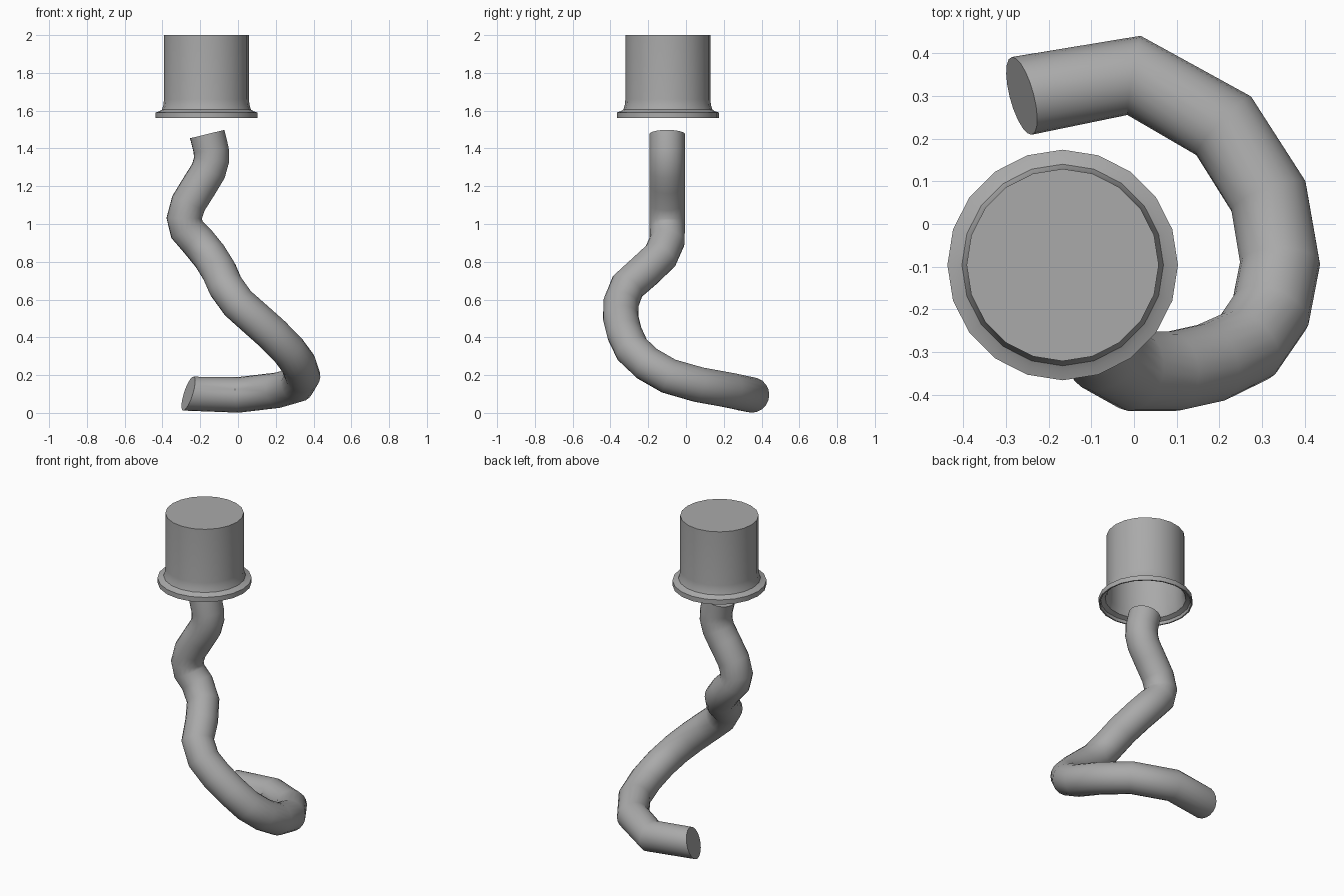
import bpy
import bmesh
from math import cos, sin, tau
from mathutils import Vector

cube = bpy.data.objects.get("Cube")
if cube:
    bpy.data.objects.remove(cube)

SIDES = 20
TUBE_RADIUS = 0.094

grey = bpy.data.materials.new("plain grey")
grey.use_nodes = True
colour = (0.4, 0.4, 0.4, 1.0)
grey.diffuse_color = colour
grey.node_tree.nodes["Principled BSDF"].inputs["Base Color"].default_value = colour


def loft(name, sections):
    """Skin a closed solid through rings given as (centre, radius, direction)."""
    bm = bmesh.new()
    rings = []
    previous = Vector((0, 0, 1))
    side = Vector((1, 0, 0))
    for centre, radius, direction in sections:
        # carry the ring frame along the path without twisting
        direction = direction.normalized()
        side = previous.rotation_difference(direction) @ side
        across = direction.cross(side)
        previous = direction
        rings.append([
            bm.verts.new(centre + radius * (side * cos(tau * i / SIDES) + across * sin(tau * i / SIDES)))
            for i in range(SIDES)
        ])
    for lower, upper in zip(rings, rings[1:]):
        for i in range(SIDES):
            j = (i + 1) % SIDES
            bm.faces.new((lower[i], lower[j], upper[j], upper[i]))
    bm.faces.new(rings[0])
    bm.faces.new(rings[-1])
    bmesh.ops.recalc_face_normals(bm, faces=bm.faces)

    mesh = bpy.data.meshes.new(name)
    bm.to_mesh(mesh)
    bm.free()
    mesh.materials.append(grey)
    obj = bpy.data.objects.new(name, mesh)
    bpy.context.collection.objects.link(obj)
    bpy.ops.object.select_all(action="DESELECT")
    obj.select_set(True)
    bpy.context.view_layer.objects.active = obj
    bpy.ops.object.shade_smooth_by_angle(angle=0.7)
    return obj


# Winding tube: sweeps round the floor, then climbs to the cap
path = [Vector(p) for p in (
    (-0.263, 0.3, 0.102), (0, 0.348, 0.095), (0.21, 0.23, 0.12),
    (0.315, 0.065, 0.15), (0.342, -0.092, 0.195), (0.32, -0.205, 0.26),
    (0.265, -0.285, 0.335), (0.18, -0.325, 0.42), (0.09, -0.345, 0.5),
    (0, -0.345, 0.58), (-0.065, -0.31, 0.67), (-0.1, -0.22, 0.75),
    (-0.15, -0.135, 0.83), (-0.215, -0.1, 0.91), (-0.27, -0.1, 0.97),
    (-0.285, -0.1, 1.03), (-0.262, -0.1, 1.11), (-0.2, -0.1, 1.21),
    (-0.157, -0.1, 1.28), (-0.14, -0.1, 1.34), (-0.142, -0.1, 1.39),
    (-0.163, -0.1, 1.476),
)]
tangents = [Vector((0.93, 0.25, -0.3))]
for before, here, after in zip(path, path[1:], path[2:]):
    tangents.append((here - before).normalized() + (after - here).normalized())
tangents.append(path[-1] - path[-2])
loft("winding_tube", [(p, TUBE_RADIUS, t) for p, t in zip(path, tangents)])

# Hollow flanged cap: outside from the top down, then back up the inside
profile = (
    (0.225, 2), (0.225, 1.66), (0.228, 1.63), (0.236, 1.605), (0.25, 1.597),
    (0.27, 1.59), (0.27, 1.56), (0.262, 1.56), (0.258, 1.578),
    (0.232, 1.59), (0.219, 1.63), (0.217, 1.99),
)
up = Vector((0, 0, 1))
loft("flanged_cap", [(Vector((-0.167, -0.096, z)), r, up) for r, z in profile])
